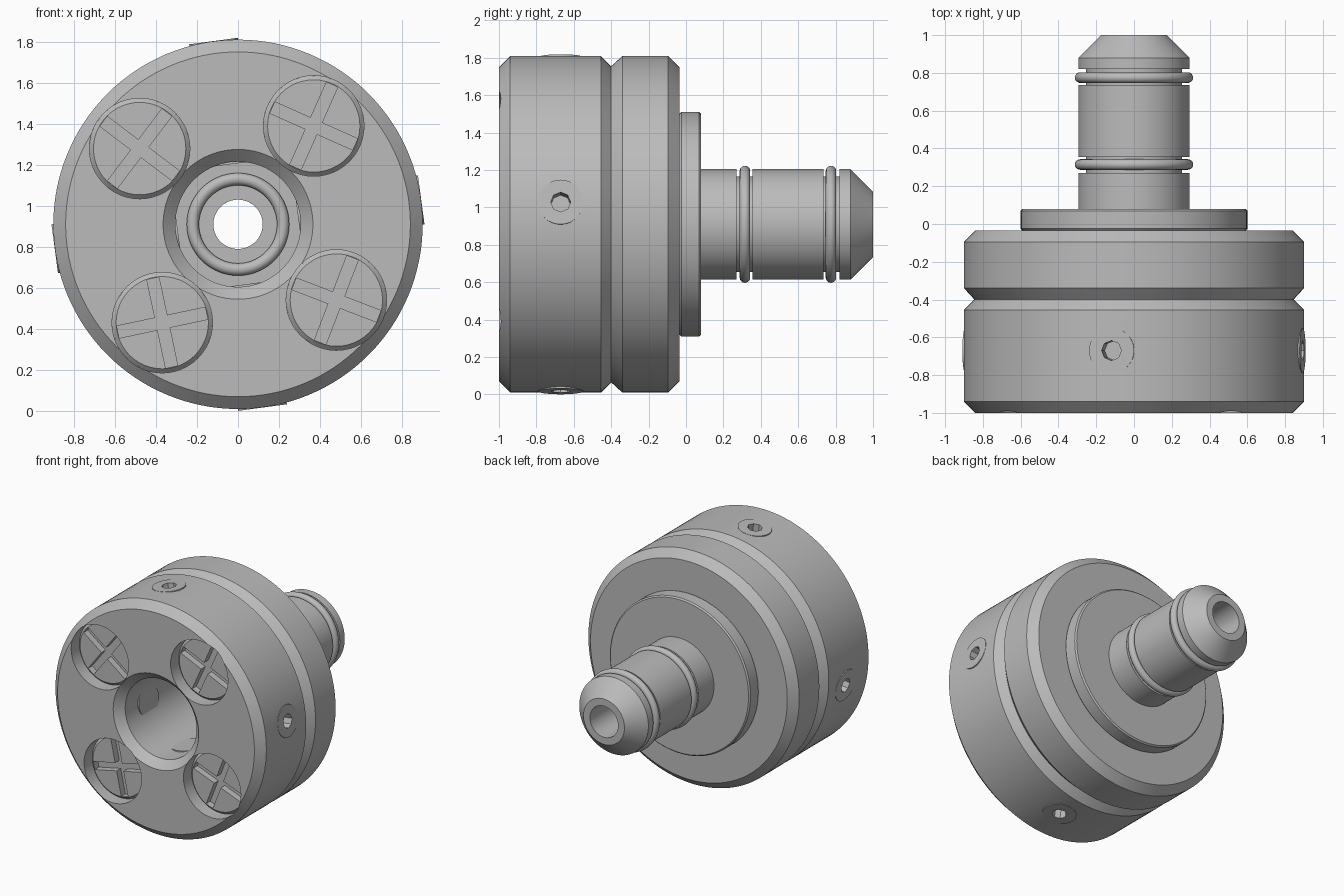
import bpy, bmesh
from math import radians, cos, sin, pi
from mathutils import Matrix, Vector

cube = bpy.data.objects.get("Cube")
if cube:
    bpy.data.objects.remove(cube)

AXIS_Z = 0.91          # height of the turning axis, which runs along y
R = 0.90               # body radius
CENTRE = Matrix.Translation((0, 0, AXIS_Z))

steel = bpy.data.materials.new("grey steel")
steel.use_nodes = True
grey = (0.5, 0.5, 0.5, 1)
steel.diffuse_color = grey
steel.node_tree.nodes["Principled BSDF"].inputs["Base Color"].default_value = grey


def finish(name, bm, matrix):
    bmesh.ops.recalc_face_normals(bm, faces=bm.faces)
    bm.transform(matrix)
    mesh = bpy.data.meshes.new(name)
    bm.to_mesh(mesh)
    bm.free()
    mesh.materials.append(steel)
    ob = bpy.data.objects.new(name, mesh)
    bpy.context.collection.objects.link(ob)
    return ob


def lathe(name, profile, matrix=CENTRE, steps=96):
    """Turn a closed (radius, y) profile around the local y axis."""
    bm = bmesh.new()
    rings = [[bm.verts.new((r * cos(2 * pi * i / steps), y, r * sin(2 * pi * i / steps)))
              for i in range(steps)] for r, y in profile]
    for k, ring in enumerate(rings):
        nxt = (k + 1) % len(rings)
        if profile[k][0] == 0 and profile[nxt][0] == 0:
            continue
        for i in range(steps):
            j = (i + 1) % steps
            bm.faces.new((ring[i], ring[j], rings[nxt][j], rings[nxt][i]))
    bmesh.ops.remove_doubles(bm, verts=bm.verts, dist=1e-5)
    return finish(name, bm, matrix)


def rod(name, radius, y0, y1, matrix, steps=48):
    return lathe(name, [(0, y0), (radius, y0), (radius, y1), (0, y1)], matrix, steps)


def ring(name, major, minor, y):
    pts = [(major + minor * cos(2 * pi * i / 20), y + minor * sin(2 * pi * i / 20))
           for i in range(20)]
    return lathe(name, pts)


def box(name, size, matrix):
    bm = bmesh.new()
    bmesh.ops.create_cube(bm, size=1)
    bmesh.ops.scale(bm, vec=Vector(size), verts=bm.verts)
    return finish(name, bm, matrix)


def cut(ob, cutters):
    bpy.context.view_layer.objects.active = ob
    for c in cutters:
        m = ob.modifiers.new("cut", 'BOOLEAN')
        m.operation, m.solver, m.object = 'DIFFERENCE', 'EXACT', c
        bpy.ops.object.modifier_apply(modifier=m.name)


parts, helpers = [], []

# Main body: chamfered drum with a V groove and a stepped bore
body = lathe("body", [
    (0.365, -1), (0.84, -1), (R, -0.94), (R, -0.455), (0.845, -0.40), (R, -0.34),
    (R, -0.095), (0.84, -0.035), (0.12, -0.035), (0.12, -0.15), (0.305, -0.15),
    (0.305, -0.94)], steps=128)
parts.append(body)

# Flanged spigot with two seal grooves and a tapered tip
parts.append(lathe("spigot", [
    (0.12, -0.035), (0.59, -0.035), (0.60, -0.025), (0.60, 0.07), (0.59, 0.08),
    (0.295, 0.08), (0.295, 0.27), (0.255, 0.27), (0.255, 0.355), (0.295, 0.355),
    (0.295, 0.735), (0.255, 0.735), (0.255, 0.82), (0.295, 0.82), (0.295, 0.88),
    (0.175, 1.0), (0.12, 1.0)]))

# Seal rings: two outside, one at the bottom of the bore
parts.append(ring("rear_seal", 0.285, 0.028, 0.775))
parts.append(ring("front_seal", 0.285, 0.028, 0.315))
parts.append(ring("bore_seal", 0.22, 0.03, -0.165))

# Four recessed screws with cross slots on the front face
for k, slot_angle in enumerate((66, 53, 12, 69)):
    a = radians(52.4 + 90 * k)
    at = Matrix.Translation((0.605 * cos(a), 0, AXIS_Z + 0.605 * sin(a)))
    pocket = rod("pocket_cutter", 0.245, -1.1, -0.85, at)
    cut(body, [pocket])
    head = lathe(f"face_screw_{k + 1}", [
        (0, -0.92), (0.225, -0.92), (0.2449, -0.90), (0.2449, -0.84), (0, -0.84)], at, 48)
    slots = []
    for turn in (0, 90):
        spin = Matrix.Rotation(-radians(slot_angle + turn), 4, 'Y')
        slots.append(box("slot_cutter", (0.44, 0.12, 0.06),
                         at @ Matrix.Translation((0, -0.93, 0)) @ spin))
    cut(head, slots)
    parts.append(head)
    helpers += [pocket] + slots

# Four set screws through the side wall, each with a hollow socket
for k in range(4):
    turn = Matrix.Rotation(-radians(7.6 + 90 * k), 4, 'Y')
    out = (Matrix.Translation((0, -0.67, AXIS_Z)) @ turn
           @ Matrix.Rotation(-pi / 2, 4, 'Z'))
    screw = rod(f"set_screw_{k + 1}", 0.12, 0.295, R + 0.001, out)
    socket = rod("socket_cutter", 0.053, 0.78, 1.0, out, 8)
    cut(screw, [socket])
    cut(body, [socket])
    parts.append(screw)
    helpers.append(socket)

for h in helpers:
    bpy.data.objects.remove(h)

# Smooth the turned surfaces, keep the machined edges crisp
bpy.ops.object.select_all(action='DESELECT')
for p in parts:
    p.select_set(True)
bpy.context.view_layer.objects.active = body
bpy.ops.object.shade_smooth_by_angle(angle=radians(25))
